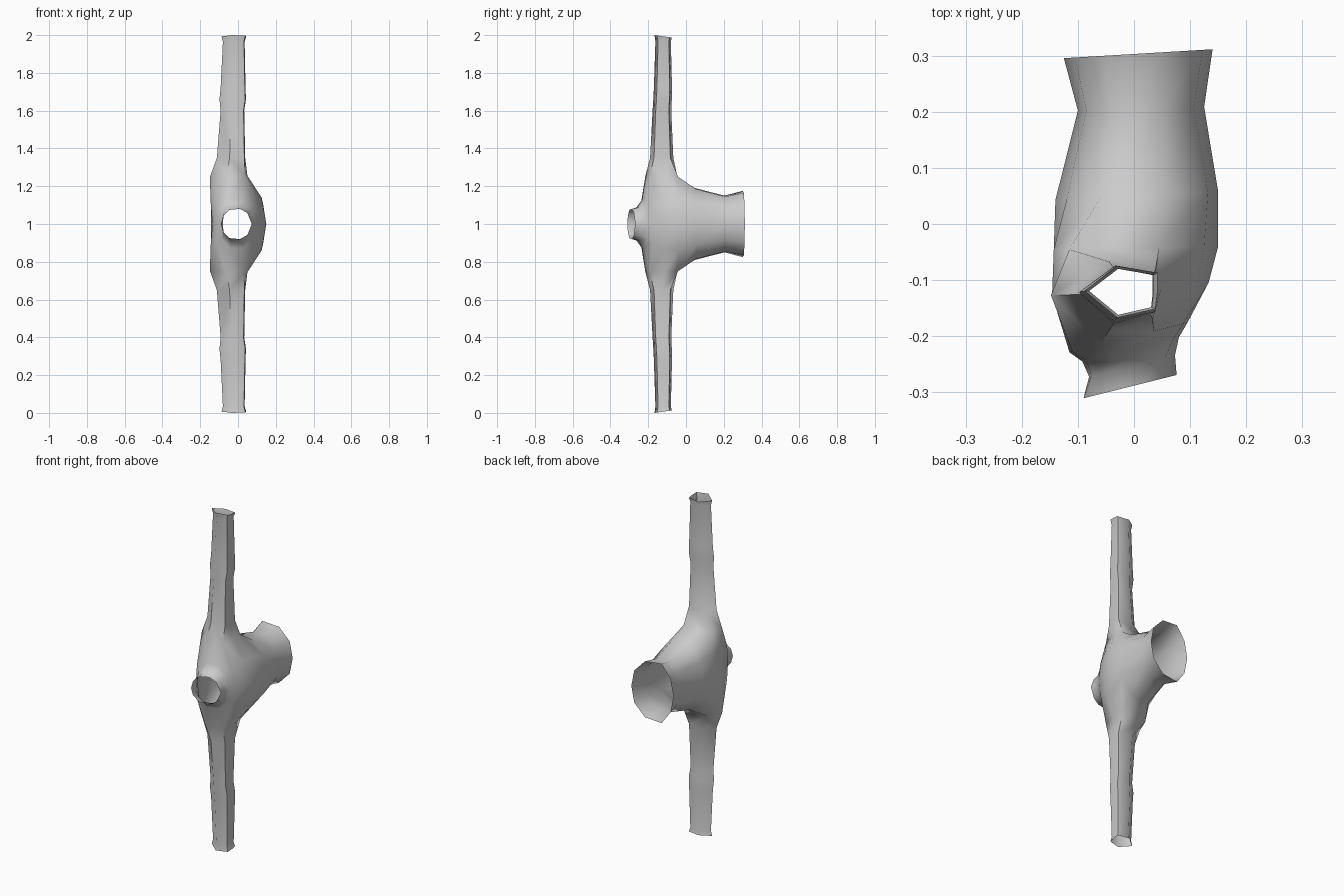
import bpy, bmesh

if "Cube" in bpy.data.objects:
    bpy.data.objects.remove(bpy.data.objects["Cube"])

# Torso half-rings from hem to collar: y at x=0, y tilt per x,
# then (x, half-width z) from front centre round the side to back centre
TORSO = [
    (.303, .06, [(.14, 0), (.122, .095), (.055, .165), (-.05, .175), (-.105, .10), (-.125, 0)]),
    (.205, .03, [(.125, 0), (.107, .085), (.05, .145), (-.04, .15), (-.085, .09), (-.10, 0)]),
    (.05, .05, [(.15, 0), (.132, .11), (.06, .185), (-.06, .19), (-.12, .11), (-.14, 0)]),
    (-.043, .02, [(.15, 0), (.125, .14), (.045, .25), (-.115, .25), (-.143, .13), (-.143, 0)]),
    (-.115, .08, [(.133, 0), (.113, .13), (.05, .255), (-.148, .25), (-.146, .13), (-.136, 0)]),
    (-.20, .25, [(.095, 0), (.088, .09), (.035, .255), (-.06, .255), (-.11, .10), (-.115, 0)]),
]
COLLAR = [
    (-.222, .25, [(.08, 0), (.07, .075), (.03, .125), (-.04, .13), (-.085, .08), (-.092, 0)]),
    (-.252, .25, [(.073, 0), (.056, .06), (.02, .088), (-.04, .088), (-.076, .055), (-.08, 0)]),
    (-.288, .25, [(.076, 0), (.05, .058), (.01, .08), (-.045, .075), (-.08, .04), (-.09, 0)]),
]
# Sleeve sections: distance from centre, x min, x max, y min, y max
SLEEVE = [
    (.35, -.112, .038, -.19, -.067),
    (.60, -.092, .033, -.177, -.078),
    (.66, -.098, .042, -.173, -.075),
    (.72, -.092, .040, -.170, -.074),
    (.965, -.080, .035, -.162, -.080),
    (1.0, -.088, .042, -.167, -.075),
]
SECTION = [(1, .87), (1, .52), (.97, .17), (.45, 0), (0, .52), (.45, 1)]

bm = bmesh.new()


def bridge(a, b, closed=False, skip=()):
    n = len(a)
    for i in range(n if closed else n - 1):
        if i not in skip:
            j = (i + 1) % n
            bm.faces.new((a[i], a[j], b[j], b[i]))


# Torso and collar, leaving the armhole open
rings = [[bm.verts.new((x, y + t * x, z)) for x, z in pts]
         for y, t, pts in TORSO + COLLAR]
for k in range(len(rings) - 1):
    bridge(rings[k], rings[k + 1], skip=(2,) if k in (3, 4) else ())

# Sleeve grown from the armhole
under, mid, top = rings[3:6]
loop = [under[2], mid[2], top[2], top[3], mid[3], under[3]]
for z, x0, x1, y0, y1 in SLEEVE:
    tilt = .14 if z == 1.0 else 0
    new = [bm.verts.new((x0 + u * (x1 - x0), y0 + v * (y1 - y0), z - tilt * v * (y1 - y0)))
           for u, v in SECTION]
    bridge(loop, new, closed=True)
    loop = new

bmesh.ops.recalc_face_normals(bm, faces=bm.faces)
bm.faces.ensure_lookup_table()
if bm.faces[0].normal.x < 0:
    bmesh.ops.reverse_faces(bm, faces=bm.faces)

mesh = bpy.data.meshes.new("jacket")
bm.to_mesh(mesh)
bm.free()
jacket = bpy.data.objects.new("jacket", mesh)
bpy.context.collection.objects.link(jacket)
jacket.location.z = 1

# Second sleeve and torso half
mirror = jacket.modifiers.new("mirror", 'MIRROR')
mirror.use_axis = (False, False, True)

bpy.context.view_layer.objects.active = jacket
jacket.select_set(True)
bpy.ops.object.shade_smooth_by_angle(angle=1.0)
